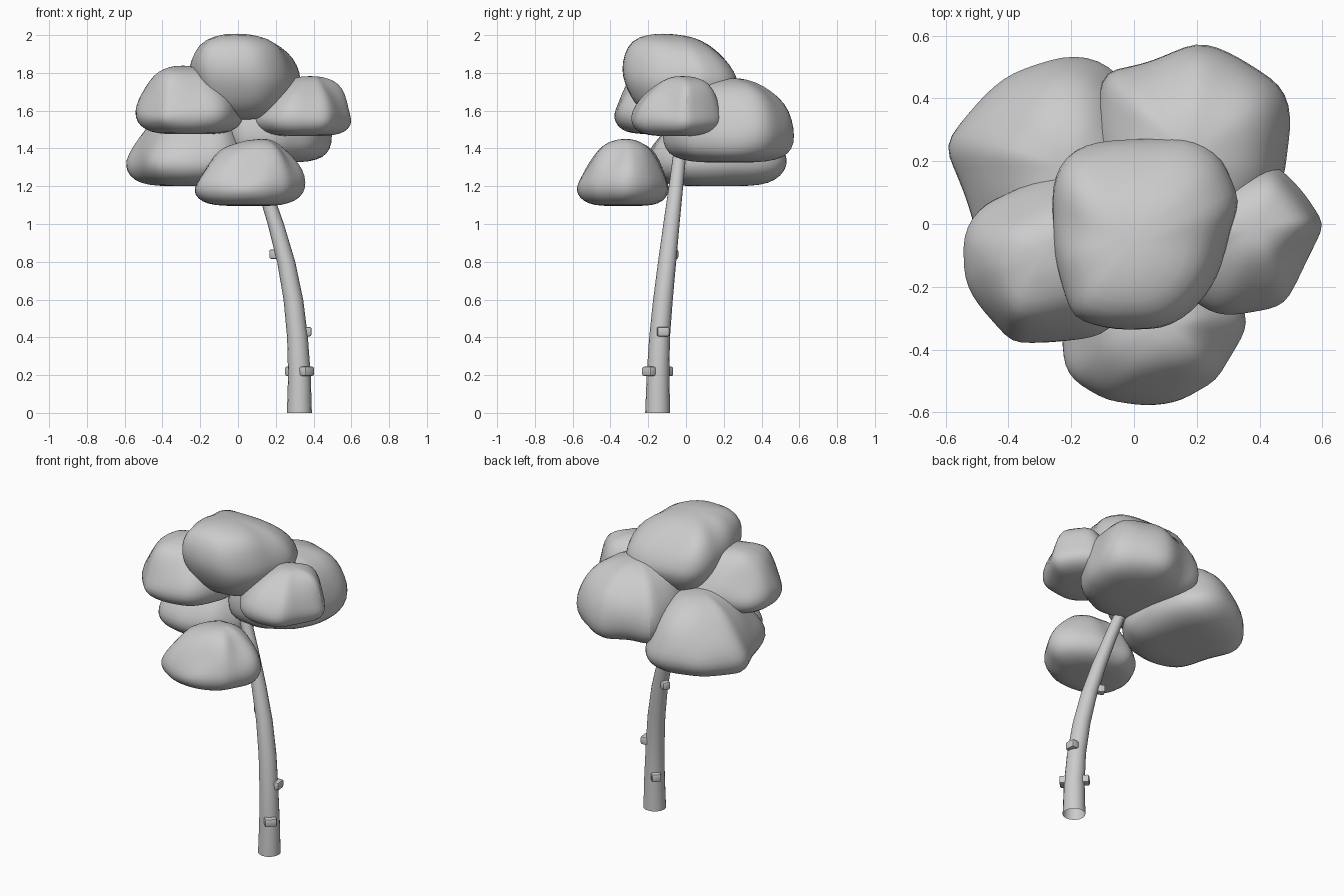
import bpy, bmesh, math
from mathutils import Vector, noise

if "Cube" in bpy.data.objects:
    bpy.data.objects.remove(bpy.data.objects["Cube"])

SIDES = 16
RIM = 28
# Clump profiles from bottom to top: (outline scale, height fraction)
FULL = [(0.3, 0.0), (0.6, 0.01), (0.83, 0.06), (0.97, 0.16), (1.02, 0.32), (0.98, 0.52),
        (0.87, 0.7), (0.68, 0.87), (0.42, 0.97), (0.15, 1.01)]
PEAKED = [(0.3, 0.0), (0.62, 0.01), (0.86, 0.07), (0.99, 0.18), (1.02, 0.31), (0.93, 0.48),
          (0.78, 0.68), (0.58, 0.86), (0.36, 0.97), (0.15, 1.01)]
ROUND = [(0.25, 0.0), (0.5, 0.03), (0.72, 0.12), (0.87, 0.25), (0.99, 0.42), (1.0, 0.55),
         (0.93, 0.72), (0.75, 0.88), (0.45, 0.98), (0.15, 1.01)]


def add_object(name, bm, angle):
    mesh = bpy.data.meshes.new(name)
    bm.to_mesh(mesh)
    bm.free()
    obj = bpy.data.objects.new(name, mesh)
    bpy.context.collection.objects.link(obj)
    bpy.ops.object.select_all(action='DESELECT')
    obj.select_set(True)
    bpy.context.view_layer.objects.active = obj
    bpy.ops.object.shade_smooth_by_angle(angle=math.radians(angle))
    return obj


def loft(name, rings, angle, open_foot=False):
    """Skin a stack of equal-sized point rings and smooth it."""
    bm = bmesh.new()
    rings = [[bm.verts.new(p) for p in ring] for ring in rings]
    for low, high in zip(rings, rings[1:]):
        for k in range(len(low)):
            n = (k + 1) % len(low)
            bm.faces.new((low[k], low[n], high[n], high[k]))
    bm.faces.new(rings[-1])
    if not open_foot:
        bm.faces.new(rings[0][::-1])
        bmesh.ops.recalc_face_normals(bm, faces=bm.faces)
    return add_object(name, bm, angle)


def resample(points, count):
    """Evenly spaced points along a closed outline."""
    pts = [Vector(p) for p in points]
    lens = [(pts[(i + 1) % len(pts)] - p).length for i, p in enumerate(pts)]
    step, out = sum(lens) / count, []
    for k in range(count):
        d, i = k * step, 0
        while d > lens[i] and i < len(pts) - 1:
            d -= lens[i]
            i += 1
        out.append(pts[i].lerp(pts[(i + 1) % len(pts)], d / lens[i]))
    return out


def leaf_clump(name, outline, z0, z1, crown, profile, tilt=(0, 0)):
    """Lumpy clump: plan outline, height range, (x, y) of the crown, profile,
    and the slope of its upper half."""
    rim = resample(outline, RIM)
    mid = Vector([(min(p[i] for p in rim) + max(p[i] for p in rim)) / 2 for i in (0, 1)])
    rings = []
    for s, t in profile:
        c = mid.lerp(Vector(crown), max(0, t - 0.4) / 0.6)
        ring = []
        for p in rim:
            q = c + (p - mid) * s
            v = Vector((q.x, q.y, z0 + t * (z1 - z0)))
            wobble = noise.noise(v * 6) * 0.045
            out = (p - mid).normalized() * wobble * min(s, 1.25 - s)
            rise = wobble * 0.5 * (0.2 < t < 0.95)
            rise += (q - c).dot(Vector(tilt)) * t
            ring.append(v + Vector((out.x, out.y, rise)))
        rings.append(ring)
    obj = loft(name, rings, 60)
    sub = obj.modifiers.new("soften", 'SUBSURF')
    sub.levels = sub.render_levels = 1


# Foliage
leaf_clump("top_foliage", [(0.345, 0.08), (0.28, 0.24), (0.17, 0.29), (-0.1, 0.275), (-0.21, 0.24),
           (-0.255, 0.15), (-0.25, -0.1), (-0.18, -0.3), (-0.05, -0.33), (0.1, -0.33),
           (0.19, -0.29), (0.28, -0.17)], 1.55, 2.0, (0.0, -0.06), ROUND, (0.0, -0.1))
leaf_clump("left_foliage", [(-0.54, -0.04), (-0.5, 0.05), (-0.26, 0.16), (-0.12, 0.18), (0.0, 0.1),
           (0.03, -0.1), (-0.03, -0.27), (-0.1, -0.36), (-0.39, -0.385), (-0.47, -0.3),
           (-0.535, -0.2)], 1.475, 1.835, (-0.29, -0.10), PEAKED)
leaf_clump("right_foliage", [(0.61, 0.0), (0.54, 0.1), (0.45, 0.2), (0.3, 0.18), (0.15, 0.12),
           (0.06, -0.05), (0.18, -0.25), (0.28, -0.29), (0.47, -0.27), (0.53, -0.16)],
           1.465, 1.78, (0.38, -0.02), PEAKED)
leaf_clump("back_left_foliage", [(-0.605, 0.25), (-0.54, 0.34), (-0.42, 0.475), (-0.2, 0.54),
           (-0.1, 0.53), (0.0, 0.42), (0.06, 0.22), (0.07, 0.0), (-0.06, -0.18),
           (-0.28, -0.22), (-0.46, -0.18), (-0.53, 0.07)], 1.2, 1.64, (-0.22, 0.18), PEAKED)
leaf_clump("back_right_foliage", [(0.5, 0.3), (0.49, 0.42), (0.38, 0.5), (0.22, 0.59), (0.05, 0.51),
           (-0.1, 0.49), (-0.13, 0.3), (-0.1, 0.1), (0.0, -0.1), (0.2, -0.13),
           (0.4, -0.02), (0.48, 0.15)], 1.325, 1.77, (0.18, 0.22), FULL)
leaf_clump("front_foliage", [(-0.235, -0.33), (-0.22, -0.48), (-0.08, -0.565), (0.03, -0.585),
           (0.13, -0.57), (0.26, -0.5), (0.37, -0.31), (0.3, -0.2), (0.15, -0.1),
           (-0.05, -0.085), (-0.17, -0.18)], 1.095, 1.445, (0.09, -0.32), PEAKED, (0.1, 0.0))

# Curved tapering trunk, open at the foot: centre x, y, z, radius
path = [(0.325, -0.15, 0, 0.066), (0.325, -0.148, 0.2, 0.06), (0.315, -0.14, 0.4, 0.055),
        (0.293, -0.122, 0.6, 0.052), (0.255, -0.10, 0.8, 0.048), (0.20, -0.077, 1.0, 0.043),
        (0.135, -0.053, 1.2, 0.038), (0.065, -0.03, 1.4, 0.034), (0.01, -0.012, 1.6, 0.03)]
angles = [2 * math.pi * k / SIDES for k in range(SIDES)]
loft("trunk", [[(x + r * math.cos(a), y + r * math.sin(a), z) for a in angles]
               for x, y, z, r in path], 40, True)

# Bark knots standing out of the trunk: centre, outward direction, width
knots = [((0.362, -0.192, 0.22), -45, 0.07), ((0.284, -0.103, 0.22), 135, 0.055),
         ((0.36, -0.122, 0.43), 5, 0.065), ((0.197, -0.07, 0.84), 150, 0.045)]
for i, (pos, deg, width) in enumerate(knots):
    bm = bmesh.new()
    bmesh.ops.create_cube(bm, size=1)
    bmesh.ops.scale(bm, vec=(0.055, width, 0.05), verts=bm.verts)
    bmesh.ops.bevel(bm, geom=bm.edges[:], offset=0.01, segments=2, affect='EDGES', profile=0.5)
    obj = add_object(f"bark_knot_{i + 1}", bm, 40)
    obj.location = pos
    obj.rotation_euler.z = math.radians(deg)
